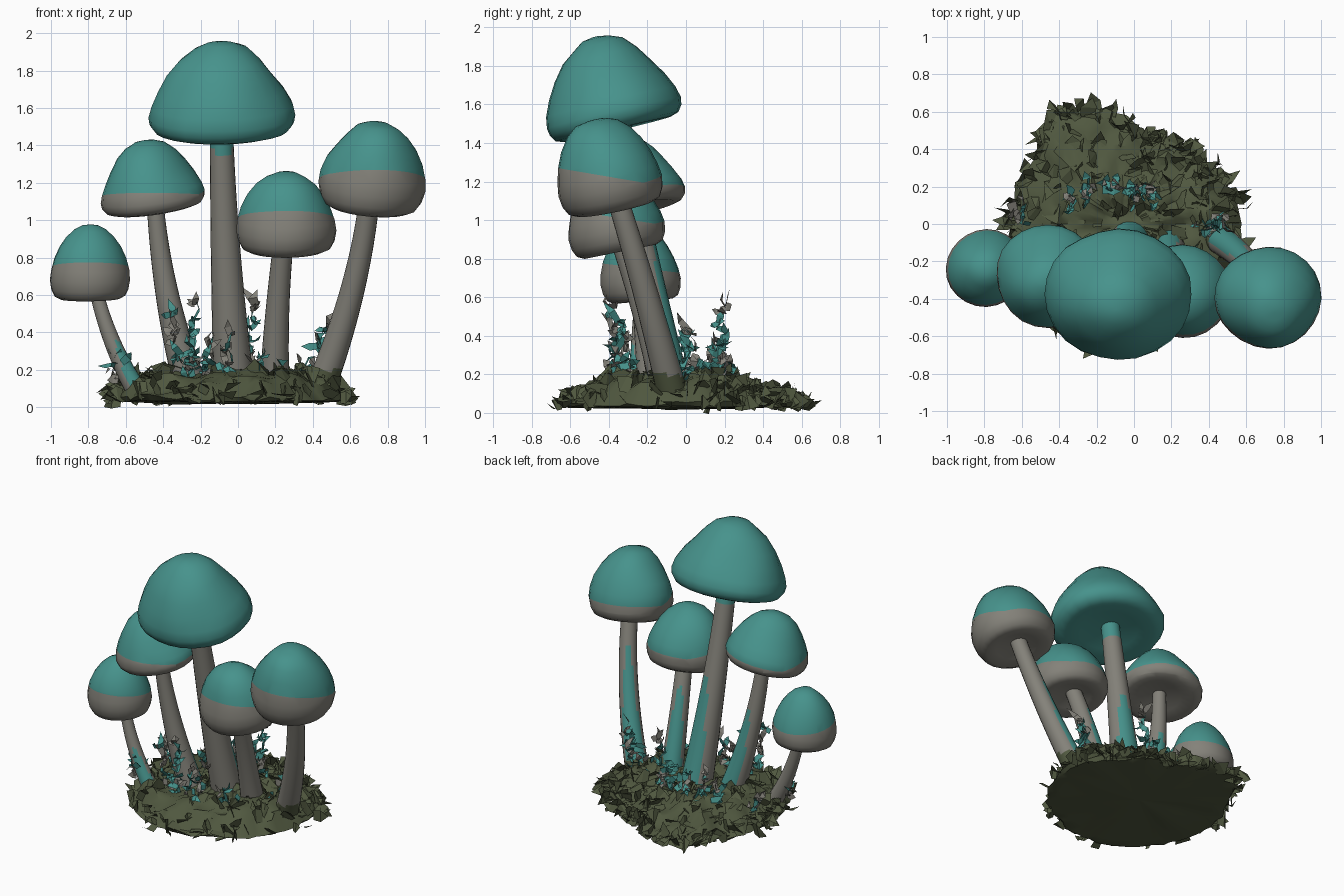
import bpy, bmesh, math, random
from mathutils import Vector, noise

if "Cube" in bpy.data.objects:
    bpy.data.objects.remove(bpy.data.objects["Cube"])

random.seed(7)
UP = Vector((0, 0, 1))


def material(name, rgb):
    m = bpy.data.materials.new(name)
    m.diffuse_color = (*rgb, 1)
    m.use_nodes = True
    m.node_tree.nodes["Principled BSDF"].inputs["Base Color"].default_value = m.diffuse_color
    return m


TEAL = material("teal", (0.062, 0.29, 0.262))
GREY = material("warm grey", (0.23, 0.222, 0.193))
MOSS = material("moss olive", (0.08, 0.097, 0.05))


def finish(bm, name, mats, smooth=None):
    me = bpy.data.meshes.new(name)
    bm.to_mesh(me)
    bm.free()
    ob = bpy.data.objects.new(name, me)
    bpy.context.collection.objects.link(ob)
    for m in mats:
        me.materials.append(m)
    if smooth:
        bpy.ops.object.select_all(action='DESELECT')
        ob.select_set(True)
        bpy.context.view_layer.objects.active = ob
        bpy.ops.object.shade_smooth_by_angle(angle=math.radians(smooth))
    return ob


def skin(bm, rings):
    """Bridge equal rings of points and close the ends."""
    rows = [[bm.verts.new(p) for p in r] for r in rings]
    n = len(rows[0])
    for a, b in zip(rows, rows[1:]):
        for i in range(n):
            bm.faces.new((a[i], a[(i + 1) % n], b[(i + 1) % n], b[i]))
    bm.faces.new(rows[0][::-1])
    bm.faces.new(rows[-1])
    bmesh.ops.recalc_face_normals(bm, faces=bm.faces)


# Cap profiles (radius, height), from underside to apex
BELL = [(.14, .06), (.5, .03), (.78, -.01), (.91, .02), (.98, .09), (1, .17), (.96, .29), (.85, .45),
        (.71, .62), (.55, .79), (.38, .91), (.2, .98), (.04, 1)]
DOME = [(.14, .06), (.5, .02), (.74, -.02), (.88, .02), (.96, .11), (1, .24), (.97, .38), (.89, .54),
        (.76, .70), (.59, .84), (.4, .94), (.2, .99), (.04, 1)]


def cap(name, at, rx, ry, h, lean, profile, edge=None, slope=.2):
    q = UP.rotation_difference(Vector((*lean, 1)))
    at = Vector(at)
    bm = bmesh.new()
    rings = []
    for r, z in profile:
        ring = []
        for i in range(24):
            a = math.tau * i / 24
            p = Vector((rx * r * math.cos(a), ry * r * math.sin(a), h * z))
            p *= 1 + .05 * noise.noise(p * 4 + at * 9) * (r > .3)
            ring.append(at + q @ p)
        rings.append(ring)
    skin(bm, rings)
    if edge is not None:
        # Teal crown above a sloping line, grey skirt and underside below
        n = Vector((0, slope, 1)).normalized()
        co = Vector((at.x, at.y, edge))
        bmesh.ops.bisect_plane(bm, geom=bm.verts[:] + bm.edges[:] + bm.faces[:], plane_co=co, plane_no=n)
        for f in bm.faces:
            above = (f.calc_center_median() - co).dot(n) > 0
            f.material_index = 0 if above and f.normal.dot(q @ UP) > -.1 else 1
    finish(bm, name, [TEAL, GREY], 50)


def stem(name, base, mid, top, r0, r1, patch, side, moss=0.0, collar=9.0):
    b, m, t = Vector(base), Vector(mid), Vector(top)
    bm = bmesh.new()
    rings = []
    for k in range(41):
        s = k / 40
        c = b * (1 - s) ** 2 + m * 2 * s * (1 - s) + t * s * s
        d = ((m - b) * (1 - s) + (t - m) * s).normalized()
        q = UP.rotation_difference(d)
        r = r1 + (r0 - r1) * (1 - s) ** 1.4
        rings.append([c + q @ Vector((r * math.cos(math.tau * i / 20), r * math.sin(math.tau * i / 20), 0))
                      for i in range(20)])
    skin(bm, rings)
    # Teal streak narrowing upwards on one side, teal collar, mossy foot
    side = Vector((*side, 0)).normalized()
    for f in bm.faces:
        c = f.calc_center_median()
        streak = c.z < patch and f.normal.dot(side) > .3 + .65 * c.z / patch
        ringed = c.z > collar + .5 * (c.y - t.y)
        f.material_index = 2 if c.z < moss else 0 if streak or ringed else 1
    finish(bm, name, [TEAL, GREY, MOSS], 50)


cap("centre_cap", (-.085, -.357, 1.475), .395, .357, .49, (-.02, -.24), BELL)
stem("centre_stem", (-.02, -.08, .1), (-.075, -.23, .8), (-.09, -.355, 1.54), .11, .062, .9, (.3, .95), 0, 1.375)

cap("left_cap", (-.448, -.27, 1.065), .285, .275, .37, (-.14, -.16), BELL, 1.13, .06)
stem("left_stem", (-.25, -.16, .1), (-.41, -.22, .6), (-.445, -.27, 1.12), .09, .045, .75, (.3, .95))

cap("far_left_cap", (-.787, -.225, .588), .215, .208, .39, (-.01, -.09), DOME, .75, .12)
stem("far_left_stem", (-.55, -.24, .1), (-.70, -.25, .36), (-.765, -.225, .65), .055, .036, .36, (.6, -.8))

cap("right_cap", (.258, -.34, .845), .264, .252, .42, (0, -.2), DOME, 1.01, .16)
stem("right_stem", (.195, -.1, .1), (.2, -.2, .5), (.245, -.34, .9), .08, .054, .76, (-.4, .9))

cap("far_right_cap", (.703, -.37, 1.07), .287, .275, .465, (.1, -.21), DOME, 1.22, .17)
stem("far_right_stem", (.44, -.07, .1), (.655, -.21, .65), (.705, -.365, 1.14), .08, .055, .95, (-.6, .8), .2)

# Mossy ground: outline radii every 15 degrees from +x
RADII = [.61, .60, .55, .51, .52, .47, .58, .62, .73, .63, .60, .59,
         .63, .63, .64, .69, .69, .67, .65, .62, .61, .60, .61, .61]


def outline(a):
    t = (a / math.tau * 24) % 24
    i = int(t)
    f = t - i
    return RADII[i] * (1 - f) + RADII[(i + 1) % 24] * f


def height(s, y):
    back = 1 - .85 * max(0, min(1, (y - .14) / .5))
    front = 1 - .55 * max(0, min(1, (-y - .4) / .25))
    return .045 + .138 * (1 - s ** 8) * back * front


def spot(a, s):
    r = outline(a) * s
    x, y = r * math.cos(a) - .04, r * math.sin(a)
    return Vector((x, y, height(s, y)))


bm = bmesh.new()
rings = []
N = 72
for lower, s in [(1, .05), (1, .5), (1, .85), (1, .97)] + [(0, k / 14) for k in range(14, 0, -1)]:
    ring = []
    for i in range(N):
        a = math.tau * i / N
        p = spot(a, s)
        if lower:
            p.z = .014 + .02 * s + .015 * noise.noise(p * 6)
        else:
            p.z += .05 * noise.noise(p * 9) + .012 * random.uniform(-1, 1) * (s > .2)
            p.z = max(p.z, .035)
        if s > .8:
            k = 1 + .07 * noise.noise(Vector((p.x * 9, p.y * 9, 3)))
            p.x, p.y = p.x * k, p.y * k
        ring.append(p)
    rings.append(ring)
skin(bm, rings)
finish(bm, "mossy_ground", [MOSS], 35)


def leaf(bm, p, d, length, width, mat=0):
    """Small bent shard with a ragged tip."""
    d = d.normalized()
    w = d.cross(Vector((random.gauss(0, 1), random.gauss(0, 1), random.gauss(0, 1)))).normalized() * width
    bend = d.cross(w).normalized() * length * random.uniform(-.35, .35)
    m = p + d * length * .5 + bend
    v = [bm.verts.new(c) for c in (p - w * .5, p + w * .5, m + w * .6, m - w * .6,
                                   p + d * length + w * random.uniform(-.7, .7))]
    for f in (bm.faces.new(v[:4]), bm.faces.new((v[3], v[2], v[4]))):
        f.material_index = mat


# Ragged moss leaves, denser at the rim and the back
bm = bmesh.new()
for k in range(380):
    a = random.uniform(0, math.tau)
    rim = k % 3 == 0
    s = random.uniform(.88, 1) if rim else random.random() ** .5 * .97
    if math.sin(a) < -.3 and random.random() < .5:
        continue
    p = spot(a, s)
    out = Vector((math.cos(a), math.sin(a), random.uniform(-.1, .5)))
    d = out * (1 if rim else .5) + Vector([random.uniform(-.8, .8) for _ in range(3)])
    d.z = abs(d.z) * (.3 if rim else .45)
    leaf(bm, p - UP * .005, d, random.uniform(.05, .12), random.uniform(.05, .1))
finish(bm, "moss_leaves", [MOSS])

# Teal and grey sprigs: foot (x, y), tip (x, y, z)
SPRIGS = [(-.24, -.33, -.23, -.38, .58), (-.28, -.33, -.37, -.4, .54), (.05, .14, .07, .22, .6),
          (.03, .14, -.02, .2, .43), (-.22, .2, -.28, .14, .42), (-.14, .22, -.12, .2, .36),
          (.38, 0, .5, 0, .48), (.42, -.05, .44, .04, .4), (-.6, .06, -.65, .04, .3),
          (-.1, -.36, -.05, -.34, .43), (-.18, -.35, -.15, -.3, .36), (.14, -.34, .13, -.32, .3),
          (-.33, .12, -.36, .1, .3), (-.64, -.26, -.66, -.28, .3)]
bm = bmesh.new()
for x, y, tx, ty, top in SPRIGS:
    foot, tip = Vector((x, y, .15)), Vector((tx, ty, top))
    n = max(3, round((top - .15) / .05))
    p = foot
    for k in range(1, n + 1):
        nxt = foot.lerp(tip, k / n) + Vector([random.uniform(-.03, .03) for _ in range(3)])
        mat = int(random.random() < .35)
        leaf(bm, p, nxt - p, (nxt - p).length * 1.4, .032, mat)
        for _ in range(2):
            d = Vector((random.uniform(-1, 1), random.uniform(-1, 1), random.uniform(-.3, .9)))
            leaf(bm, p, d, random.uniform(.04, .085), random.uniform(.024, .045), mat)
        p = nxt
    # Low sprouts around the foot
    for _ in range(4):
        o = Vector((random.uniform(-.08, .08), random.uniform(-.06, .06), random.uniform(.03, .1)))
        d = Vector((random.uniform(-1, 1), random.uniform(-1, 1), random.uniform(0, .8)))
        leaf(bm, foot + o, d, random.uniform(.05, .09), .038, int(random.random() < .3))
finish(bm, "sprigs", [TEAL, GREY])
